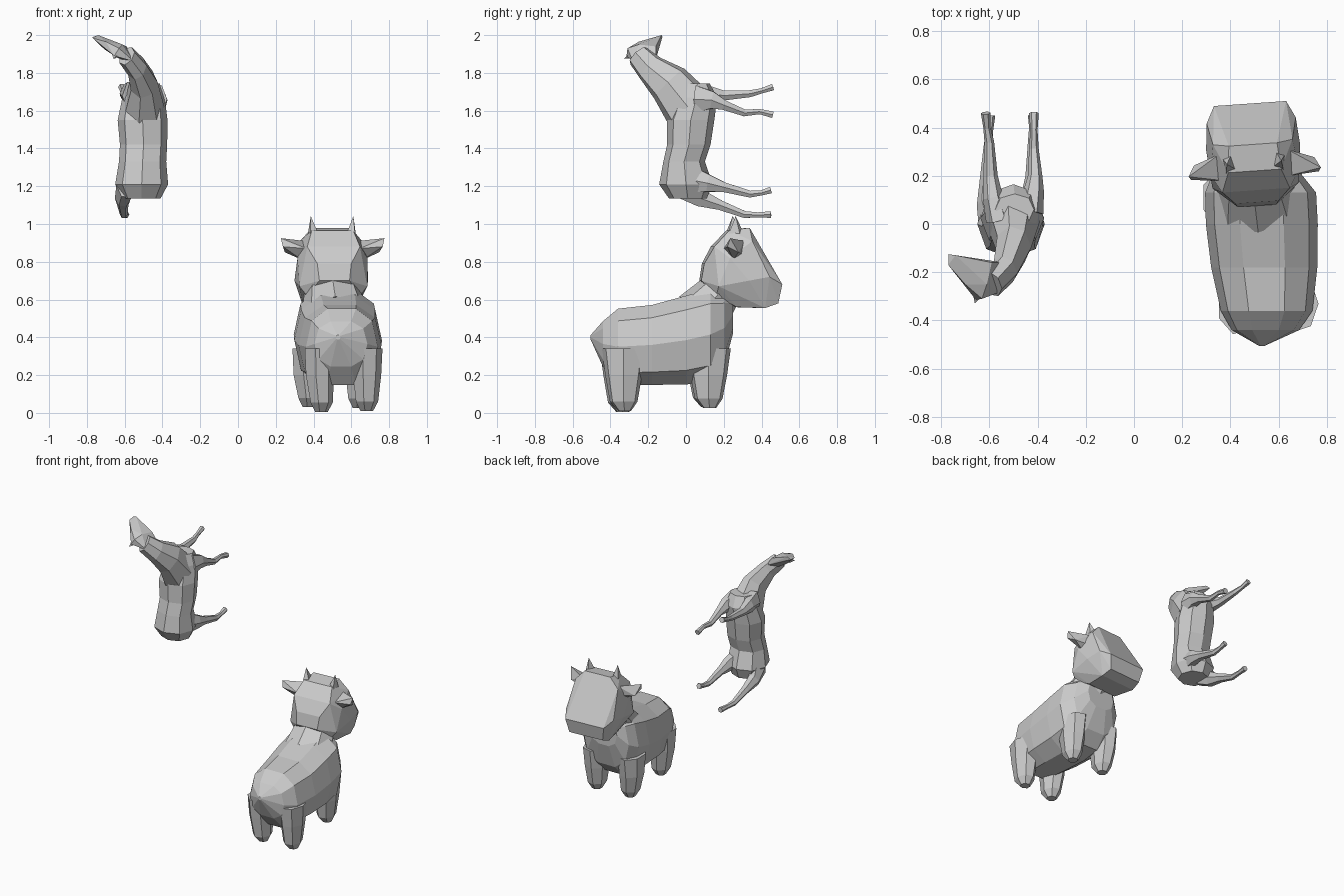
import bpy, bmesh, math
from mathutils import Vector, Matrix


def finish(name, bm):
    bmesh.ops.recalc_face_normals(bm, faces=bm.faces)
    me = bpy.data.meshes.new(name)
    bm.to_mesh(me)
    bm.free()
    ob = bpy.data.objects.new(name, me)
    bpy.context.collection.objects.link(ob)
    return ob


def loft(name, rings, n=8, axis=None, p=1.0):
    """Skin rings (x, y, z, radius sideways, radius other) along a path."""
    bm = bmesh.new()
    pts = [Vector(r[:3]) for r in rings]
    loops = []
    for i, r in enumerate(rings):
        if axis:
            t = Vector(axis)
        else:
            t = (pts[min(i + 1, len(pts) - 1)] - pts[max(i - 1, 0)]).normalized()
        u = Vector((1, 0, 0))
        u = (u - t * u.dot(t)).normalized()
        v = t.cross(u)
        loop = []
        for k in range(n):
            a = 2 * math.pi * k / n
            c, s = math.cos(a), math.sin(a)
            c = math.copysign(abs(c) ** p, c)
            s = math.copysign(abs(s) ** p, s)
            loop.append(bm.verts.new(pts[i] + u * c * r[3] + v * s * r[4]))
        loops.append(loop)
    for a, b in zip(loops, loops[1:]):
        for k in range(n):
            j = (k + 1) % n
            bm.faces.new((a[k], a[j], b[j], b[k]))
    bm.faces.new(loops[0])
    bm.faces.new(loops[-1])
    return finish(name, bm)


def hull(name, points, matrix=Matrix()):
    """Faceted solid wrapped around a few points."""
    bm = bmesh.new()
    for q in points:
        bm.verts.new(matrix @ Vector(q))
    res = bmesh.ops.convex_hull(bm, input=bm.verts)
    junk = {g for g in res["geom_interior"] + res["geom_unused"]
            if isinstance(g, bmesh.types.BMVert)}
    bmesh.ops.delete(bm, geom=list(junk), context='VERTS')
    return finish(name, bm)


# ---- Cow: body, neck and stubby legs
loft("cow_body", [
    (.53, -.505, .40, .012, .012),
    (.545, -.44, .365, .14, .125),
    (.55, -.36, .35, .19, .21),
    (.54, -.18, .36, .22, .22),
    (.53, 0, .385, .232, .245),
    (.525, .13, .415, .23, .25),
    (.51, .205, .45, .185, .20),
    (.50, .25, .52, .11, .10)], n=10, axis=(0, 1, 0), p=.8)
loft("cow_neck", [(.515, .08, .52, .18, .15), (.50, .18, .64, .15, .115),
                  (.495, .25, .72, .13, .11)])
for name, x, y, z0 in [("rear_left", .44, -.34, .005), ("rear_right", .68, -.33, .01),
                       ("front_left", .375, .11, .03), ("front_right", .64, .12, .025)]:
    side = -.02 if x < .53 else .0
    loft("cow_leg_" + name, [
        (x + side / 2, y, .34, .085, .12),
        (x + side / 2, y, .2, .078, .10),
        (x, y, z0 + .05, .062, .075),
        (x, y + .005, z0, .035, .035)], n=7, axis=(0, 0, -1))

# ---- Cow head, turned slightly
turn = Matrix.Translation((.495, .3, 0)) @ Matrix.Rotation(math.radians(4), 4, 'Z')
half = [(.08, -.225, .70), (.09, -.21, .79), (.14, -.16, .88), (.18, -.14, .67),
        (.185, -.08, .82), (.195, .02, .70), (.11, -.08, .965), (.10, .03, .98),
        (.165, .04, .91), (.185, .13, .72), (.15, .20, .68), (.13, .18, .58),
        (.14, .11, .555), (.12, -.04, .56), (.14, -.15, .62)]
hull("cow_head", [(s * x, y, z) for s in (1, -1) for x, y, z in half], turn)
ear = [(.14, .0, .91), (.14, -.11, .87), (.16, -.06, .81), (.15, -.01, .84),
       (.275, -.085, .925), (.25, -.04, .85), (.265, -.10, .88)]
horn = [(.075, -.07, .95), (.12, -.09, .93), (.13, -.02, .93), (.09, .0, .95),
        (.113, -.045, 1.042)]
for s, side in ((-1, "left"), (1, "right")):
    hull("cow_ear_" + side, [(s * x, y, z) for x, y, z in ear], turn)
    hull("cow_horn_" + side, [(s * x, y, z) for x, y, z in horn], turn)

# ---- Horse: upright torso, neck, head
loft("horse_body", [
    (-.51, .01, 1.135, .10, .10),
    (-.51, .0, 1.21, .14, .142),
    (-.505, -.01, 1.33, .125, .11),
    (-.50, .015, 1.42, .125, .115),
    (-.505, .025, 1.55, .132, .125),
    (-.50, .055, 1.67, .112, .11),
    (-.495, .06, 1.745, .08, .065)], axis=(0, 0, 1), p=.9)
loft("horse_neck", [
    (-.50, .01, 1.62, .11, .14),
    (-.50, -.09, 1.745, .075, .115),
    (-.535, -.19, 1.825, .055, .08),
    (-.59, -.25, 1.89, .05, .065)], n=7)
hull("horse_head", [
    (-.63, -.31, 1.93), (-.655, -.315, 1.89), (-.55, -.28, 1.86), (-.54, -.16, 1.87),
    (-.59, -.16, 1.94), (-.61, -.20, 1.865), (-.61, -.25, 1.95), (-.70, -.25, 1.965),
    (-.70, -.17, 1.92), (-.73, -.15, 1.945), (-.77, -.17, 1.985), (-.77, -.125, 1.99),
    (-.74, -.13, 2.0)])
hull("horse_ear", [(-.66, -.33, 1.875), (-.63, -.30, 1.90), (-.67, -.28, 1.91),
                   (-.65, -.27, 1.875)])

# ---- Horse legs reaching out along +y
radii = [(.055, .085), (.042, .052), (.03, .03), (.02, .021), (.015, .016), (.02, .02)]
legs = {
    "rear_right": [(-.45, .02, 1.235), (-.425, .12, 1.215), (-.42, .20, 1.195),
                   (-.42, .34, 1.158), (-.42, .40, 1.165), (-.42, .45, 1.18)],
    "rear_left": [(-.59, .0, 1.20), (-.61, .08, 1.135), (-.61, .18, 1.10),
                  (-.605, .31, 1.05), (-.60, .38, 1.048), (-.595, .45, 1.05)],
    "front_right": [(-.43, .05, 1.66), (-.415, .14, 1.655), (-.41, .20, 1.63),
                    (-.415, .31, 1.588), (-.415, .39, 1.595), (-.415, .46, 1.578)],
    "front_left": [(-.56, .02, 1.68), (-.585, .11, 1.69), (-.595, .20, 1.68),
                   (-.60, .34, 1.69), (-.61, .40, 1.705), (-.615, .46, 1.725)]}
for name, path in legs.items():
    loft("horse_leg_" + name, [q + r for q, r in zip(path, radii)], n=6)
